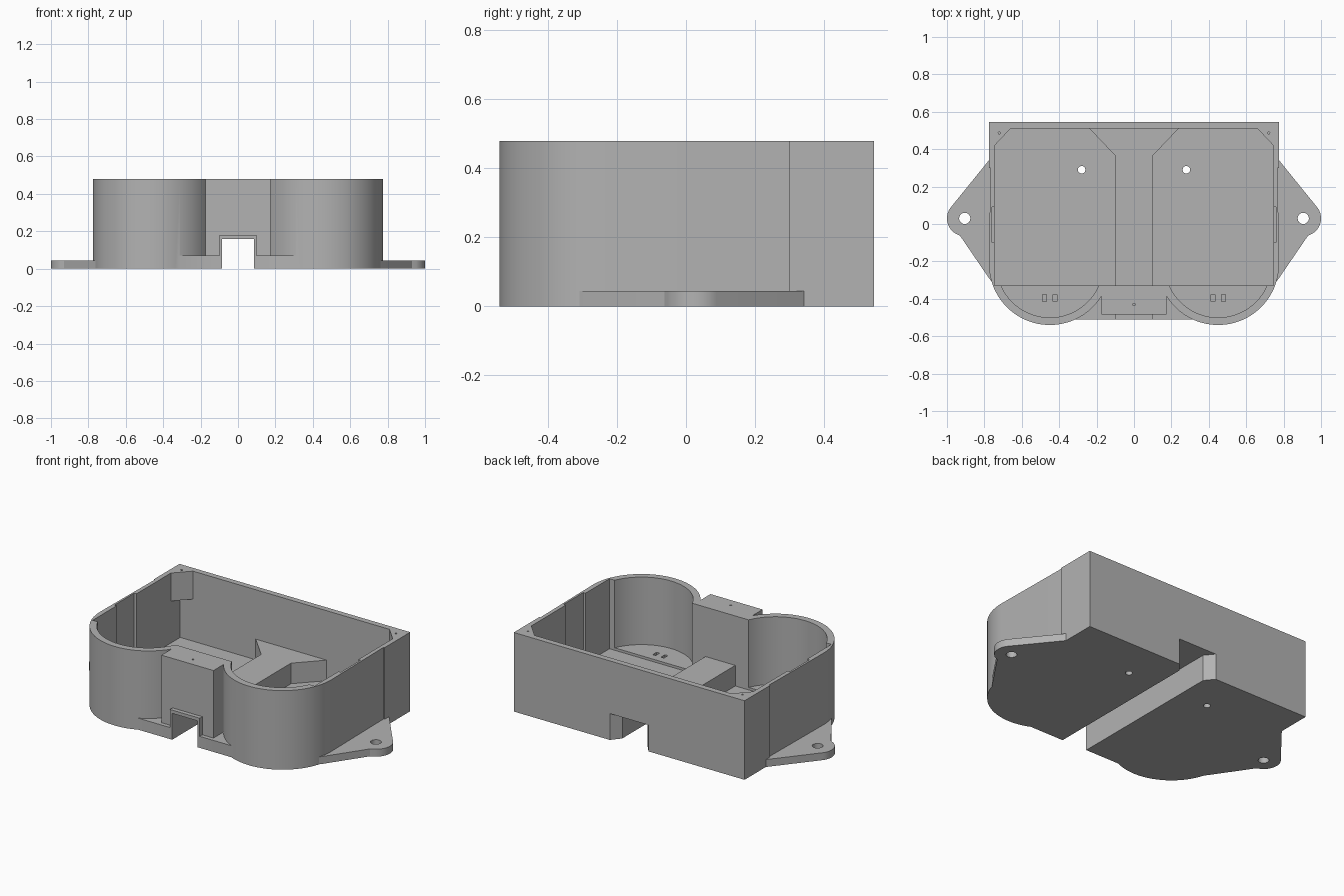
import bpy, bmesh
from math import cos, sin, radians

cube = bpy.data.objects.get("Cube")
if cube:
    bpy.data.objects.remove(cube, do_unlink=True)

grey = bpy.data.materials.new("plain_grey")
grey.use_nodes = True
grey.diffuse_color = (0.45, 0.45, 0.45, 1)
grey.node_tree.nodes["Principled BSDF"].inputs["Base Color"].default_value = (0.45, 0.45, 0.45, 1)

TOP = 0.48
FLOOR = 0.055


def arc(cx, cy, r, a0, a1, n=32):
    """Points along an arc, angles in degrees."""
    angles = [radians(a0 + (a1 - a0) * i / n) for i in range(n + 1)]
    return [(cx + r * cos(a), cy + r * sin(a)) for a in angles]


def mirrored(half):
    """Close a right-hand outline with its mirror image."""
    return half + [(-x, y) for x, y in reversed(half)]


def flip(points, side):
    return [(side * x, y) for x, y in points]


def rect(x0, x1, y0, y1):
    return [(x0, y0), (x1, y0), (x1, y1), (x0, y1)]


def prism(name, points, z0, z1):
    """Extrude an outline from z0 to z1."""
    bm = bmesh.new()
    face = bm.faces.new([bm.verts.new((x, y, z0)) for x, y in points])
    ext = bmesh.ops.extrude_face_region(bm, geom=[face])
    for v in ext["geom"]:
        if isinstance(v, bmesh.types.BMVert):
            v.co.z = z1
    bmesh.ops.recalc_face_normals(bm, faces=bm.faces)
    mesh = bpy.data.meshes.new(name)
    bm.to_mesh(mesh)
    bm.free()
    mesh.materials.append(grey)
    obj = bpy.data.objects.new(name, mesh)
    bpy.context.collection.objects.link(obj)
    return obj


def combine(target, points, z0, z1, operation="DIFFERENCE"):
    """Cut a prism from the target, or join one to it."""
    tool = prism("tool", points, z0, z1)
    tool.hide_render = True
    mod = target.modifiers.new("shape", "BOOLEAN")
    mod.operation, mod.solver, mod.object = operation, "EXACT", tool
    bpy.context.view_layer.objects.active = target
    bpy.ops.object.modifier_apply(modifier=mod.name)
    bpy.data.objects.remove(tool, do_unlink=True)


def hole(target, x, y, r, z0, z1):
    combine(target, arc(x, y, r, 0, 345, 23), z0, z1)


# Housing with two round front lobes and a flat bridge between them
outline = [(0.175, -0.485)] + arc(0.45, -0.215, 0.325, 212.2, 360)
outline += [(0.768, 0.3), (0.775, 0.3), (0.775, 0.545)]
housing = prism("housing", mirrored(outline), 0, TOP)

# Front foot plate and the raised frame around the cable opening
combine(housing, rect(-0.32, 0.32, -0.51, -0.3), 0, 0.07, "UNION")
combine(housing, rect(-0.1, 0.1, -0.51, -0.4), 0, 0.18, "UNION")

# Main cavity, lobe pockets and shallow side wall recesses
combine(housing, rect(-0.745, 0.745, -0.33, 0.51), FLOOR, 0.6)
for side in (-1, 1):
    combine(housing, arc(side * 0.45, -0.215, 0.285, 0, 355, 71), 0.07, 0.6)
    combine(housing, flip(rect(0.73, 0.76, -0.1, 0.09), side), FLOOR + 0.01, 0.6)

# Cable tunnel cover, flaring towards the back wall
cover_half = [(0.1, -0.335), (0.1, 0.365), (0.24, 0.512)]
cover = prism("tunnel_cover", mirrored(cover_half), 0.02, 0.18)

# Cable tunnel running from front to back
tunnel = mirrored([(0.085, -0.6), (0.085, 0.49), (0.175, 0.6)])
for part in (housing, cover):
    combine(part, tunnel, -0.1, 0.16)

# Floor holes, pairs of blind slots and the bridge screw hole
for side in (-1, 1):
    hole(housing, side * 0.28, 0.29, 0.02, -0.1, 0.2)
    for offset in (-0.028, 0.028):
        x = side * 0.45 + offset
        combine(housing, rect(x - 0.01, x + 0.01, -0.415, -0.377), 0.04, 0.2)
hole(housing, 0, -0.43, 0.006, 0.38, 0.6)

parts = [housing, cover]
for side, label in ((-1, "right"), (1, "left")):
    # Mounting ear with rounded tip and screw hole
    ear_points = [(0.76, 0.36)] + arc(0.905, 0.03, 0.095, 38, -60, 20)
    ear_points += [(0.93, -0.063), (0.775, -0.29), (0.76, -0.31)]
    ear = prism(label + "_mounting_ear", flip(ear_points, side), 0, 0.045)
    hole(ear, side * 0.905, 0.03, 0.03, -0.1, 0.2)

    # Triangular lid screw post in the back corner
    post_points = [(0.745, 0.42), (0.75, 0.515), (0.66, 0.51)]
    post = prism(label + "_screw_post", flip(post_points, side), 0.31, TOP)
    for part in (post, housing):
        hole(part, side * 0.72, 0.487, 0.006, 0.36, 0.6)
    parts += [ear, post]

# Smooth the curved walls and keep the corners sharp
bpy.ops.object.select_all(action="DESELECT")
for part in parts:
    part.select_set(True)
bpy.context.view_layer.objects.active = housing
bpy.ops.object.shade_smooth_by_angle(angle=radians(25))
